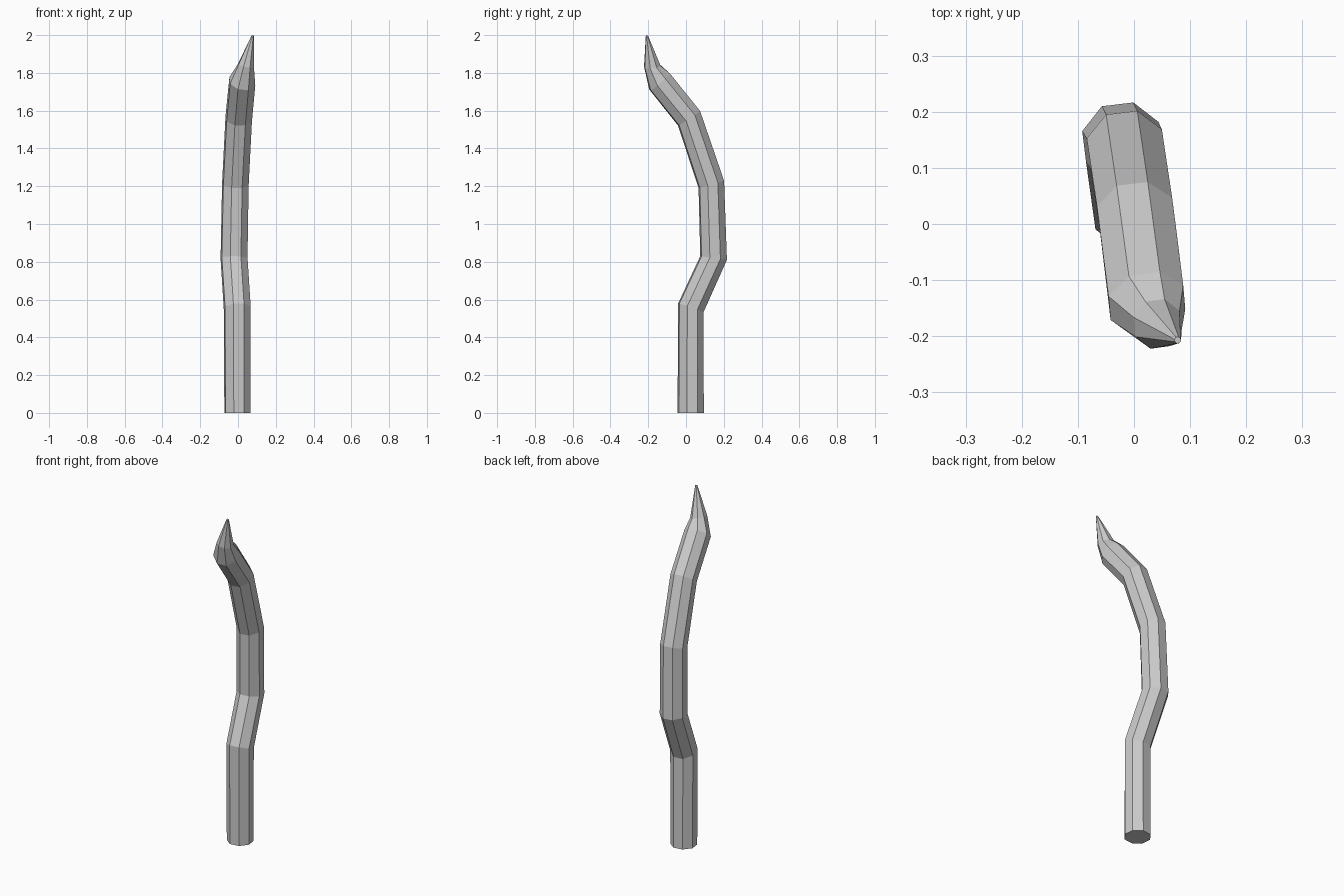
import bpy, bmesh, math
from mathutils import Vector

if "Cube" in bpy.data.objects:
    bpy.data.objects.remove(bpy.data.objects["Cube"])

SIDES = 8
TURN = math.radians(22.5 + 7)

# Path stations: centre, ring normal, radius
stations = [
    ((-0.003, 0.025, 0.0), (0, 0, 1), 0.072),
    ((-0.004, 0.025, 0.555), (-0.05, 0.36, 1), 0.074),
    ((-0.021, 0.146, 0.82), (0, 0.14, 1), 0.074),
    ((-0.014, 0.134, 1.21), (0.03, -0.29, 1), 0.073),
    ((0.004, 0.016, 1.56), (0.06, -0.67, 1), 0.073),
    ((0.023, -0.14, 1.755), (0.2, -0.85, 1), 0.073),
    ((0.042, -0.178, 1.835), (0.25, -0.1, 1), 0.046),
    ((0.078, -0.207, 1.998), (0.1, 0, 1), 0.006),
]


def add_ring(bm, centre, normal, radius):
    q = Vector((0, 0, 1)).rotation_difference(Vector(normal))
    ring = []
    for i in range(SIDES):
        a = TURN + i * math.tau / SIDES
        p = Vector((math.cos(a), math.sin(a), 0)) * radius
        ring.append(bm.verts.new(Vector(centre) + q @ p))
    return ring


# Bent eight-sided stalk with a pointed end
bm = bmesh.new()
rings = [add_ring(bm, *s) for s in stations]
for low, high in zip(rings, rings[1:]):
    for i in range(SIDES):
        j = (i + 1) % SIDES
        bm.faces.new((low[i], low[j], high[j], high[i]))
bm.faces.new(rings[0][::-1])
bm.faces.new(rings[-1])

mesh = bpy.data.meshes.new("bent_stalk")
bm.to_mesh(mesh)
bm.free()
bpy.context.collection.objects.link(bpy.data.objects.new("bent_stalk", mesh))
